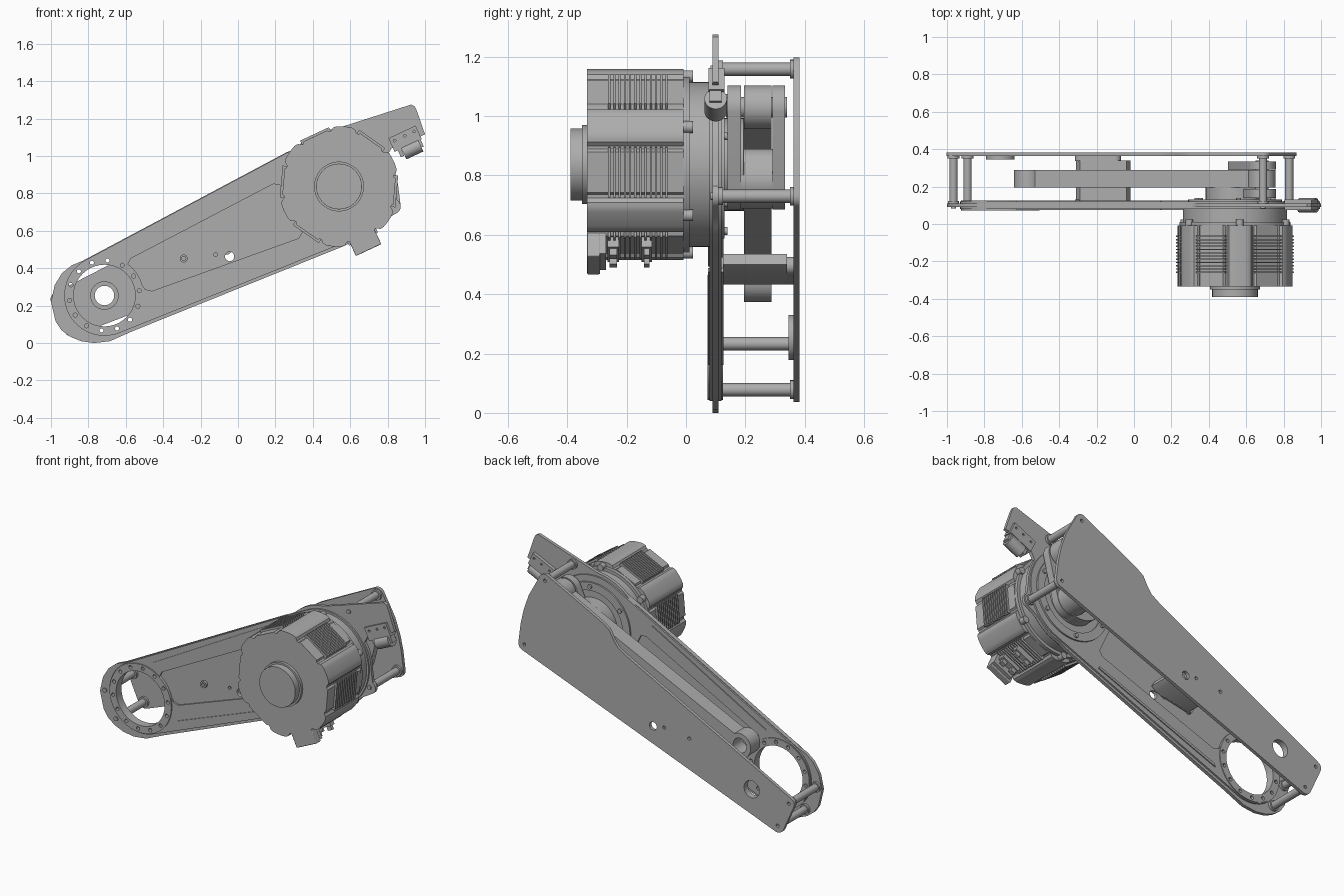
import bpy, bmesh
from math import sin, cos, radians, degrees, acos, atan2, hypot
from mathutils import Matrix, Vector

cube = bpy.data.objects.get("Cube")
if cube:
    bpy.data.objects.remove(cube, do_unlink=True)

mat = bpy.data.materials.new("machined_grey")
mat.use_nodes = True
grey = (0.42, 0.42, 0.42, 1)
mat.diffuse_color = grey
mat.node_tree.nodes["Principled BSDF"].inputs["Base Color"].default_value = grey

parts = []
HUB = (-0.714, 0.254)      # wrist ring centre
MOTOR = (0.54, 0.837)      # motor centre
PIN_A, PIN_B = (-0.567, 0.447), (0.684, 1.03)   # link pivots
TILT = 24.95


# ---- helpers: outlines in the x-z plane, extruded along y ----
def arc(c, r, a0, a1, n=16):
    return [(c[0] + r * cos(radians(a0 + (a1 - a0) * i / n)),
             c[1] + r * sin(radians(a0 + (a1 - a0) * i / n))) for i in range(n + 1)]


def circle(c, r, n=40):
    return arc(c, r, 0, 360, n)[:-1]


def ring_of(c, r, hole_r, count, start=0, n=12):
    return [circle(p, hole_r, n) for p in arc(c, r, start, start + 360, count)[:-1]]


def local(u, v, origin=HUB, angle=TILT):
    a = radians(angle)
    return (origin[0] + u * cos(a) - v * sin(a), origin[1] + u * sin(a) + v * cos(a))


def rect(u0, u1, v0, v1, origin=HUB, angle=TILT):
    return [local(u, v, origin, angle) for u, v in ((u0, v0), (u1, v0), (u1, v1), (u0, v1))]


def belt(c1, r1, c2, r2):
    dx, dz = c2[0] - c1[0], c2[1] - c1[1]
    a, b = degrees(atan2(dz, dx)), degrees(acos((r1 - r2) / hypot(dx, dz)))
    return arc(c1, r1, a + b, a + 360 - b, 28) + arc(c2, r2, a - b, a + b, 28)


def finish(name, bm):
    mesh = bpy.data.meshes.new(name)
    bmesh.ops.recalc_face_normals(bm, faces=bm.faces)
    bm.to_mesh(mesh)
    bm.free()
    mesh.materials.clear()
    mesh.materials.append(mat)
    obj = bpy.data.objects.new(name, mesh)
    bpy.context.collection.objects.link(obj)
    parts.append(obj)
    return obj


def plate(name, loops, y0, y1, bevel=0):
    curve = bpy.data.curves.new(name + "_profile", 'CURVE')
    curve.dimensions, curve.fill_mode = '2D', 'BOTH'
    curve.extrude = (y1 - y0) / 2
    for loop in loops:
        s = curve.splines.new('POLY')
        s.points.add(len(loop) - 1)
        for p, (x, z) in zip(s.points, loop):
            p.co = (x, z, 0, 1)
        s.use_cyclic_u = True
    tmp = bpy.data.objects.new(name + "_profile", curve)
    bpy.context.collection.objects.link(tmp)
    dg = bpy.context.evaluated_depsgraph_get()
    mesh = bpy.data.meshes.new_from_object(tmp.evaluated_get(dg))
    bm = bmesh.new()
    bm.from_mesh(mesh)
    bpy.data.objects.remove(tmp, do_unlink=True)
    bpy.data.curves.remove(curve)
    bpy.data.meshes.remove(mesh)
    bmesh.ops.remove_doubles(bm, verts=bm.verts, dist=0.0001)
    bmesh.ops.transform(bm, verts=bm.verts, matrix=Matrix.Translation(
        (0, (y0 + y1) / 2, 0)) @ Matrix.Rotation(radians(90), 4, 'X'))
    for f in bm.faces:
        f.material_index = 0
    obj = finish(name, bm)
    if bevel:
        m = obj.modifiers.new("rounded_rim", 'BEVEL')
        m.width, m.segments, m.angle_limit = bevel, 3, radians(50)
    return obj


# ---- front arm plate ----
posts = [(0.69, 1.158), (0.83, 0.73), (-0.965, 0.233), (-0.89, 0.078)]
ring_holes = ring_of(HUB, 0.188, 0.011, 14, 8)
small_holes = [circle((-0.045, 0.463), 0.025, 20), circle((-0.12, 0.473), 0.01, 12),
               circle((-0.29, 0.452), 0.011, 12)]
outline = [(-0.83, 0.44), (-0.89, 0.415), (-0.94, 0.375), (-0.98, 0.31), (-1.0, 0.22),
           (-0.975, 0.115), (-0.945, 0.07), (-0.9, 0.035), (-0.84, 0.01), (-0.77, 0),
           (-0.685, 0.01), (-0.56, 0.065), (0.57, 0.52)]
outline += arc(MOTOR, 0.3, -75, -38, 6) + arc(posts[1], 0.04, -70, 60, 8)
outline += arc(MOTOR, 0.3, 0, 32, 6)
outline += [(0.82, 1.04), (1.0, 1.115), (0.957, 1.24), (0.945, 1.266), (0.925, 1.275), (0.53, 1.148)]
outline += arc(MOTOR, 0.308, 97, 140, 10) + [(0.26, 1.02)]
plate("arm_plate", [outline, circle(HUB, 0.165)] + ring_holes + small_holes, 0.09, 0.11)

# raised frame with a long tapered pocket, on both sides of the plate
pocket = [local(u, v) for u, v in ((0.24, -0.085), (0.21, -0.06), (0.2, 0.02), (0.18, 0.095),
                                   (0.21, 0.12), (1.07, 0.16), (1.1, 0.14), (1.1, -0.14), (1.07, -0.16))]
plate("arm_frame", [belt(HUB, 0.215, MOTOR, 0.29), circle(HUB, 0.208), pocket], 0.08, 0.12)
for side in (1, -1):
    rail = [local(u, side * v) for u, v in ((0.18, 0.185), (1.06, 0.25), (1.06, 0.235), (0.2, 0.17))]
    plate("arm_rail", [rail], 0.074, 0.126)
plate("wrist_ring", [circle(HUB, 0.21), circle(HUB, 0.165)] + ring_holes, 0.073, 0.125)
plate("arm_boss", [circle((-0.29, 0.452), 0.021, 20), circle((-0.29, 0.452), 0.011, 12)], 0.075, 0.125)

# ---- back plate ----
back = arc(posts[2], 0.038, 117, 190, 8) + arc(posts[3], 0.042, 205, 291, 8)
back += arc(posts[1], 0.04, 291, 370, 8) + [(0.855, 0.85), (0.835, 0.94), (0.8, 1.04)]
back += arc(posts[0], 0.04, 22, 115, 8) + [(0.3, 1.005), (0.255, 0.975), (0.225, 0.92), (0.195, 0.88), (0.14, 0.845)]
post_holes = [circle(p, 0.01, 12) for p in posts]
plate("back_plate", [back, circle(HUB, 0.052)] + small_holes + post_holes, 0.363, 0.383)
plate("back_bearing", [circle(HUB, 0.076), circle(HUB, 0.052)], 0.345, 0.364)

# ---- spacer posts ----
for p in posts:
    plate("spacer_post", [circle(p, 0.022, 24)], 0.1, 0.364)
    plate("post_collar", [circle(p, 0.032, 24)], 0.35, 0.364)
    plate("post_collar", [circle(p, 0.03, 24)], 0.109, 0.124)
    plate("post_bolt", [circle(p, 0.013, 16)], 0.083, 0.092)

# ---- link, crank and stop block between the plates ----
link = arc(PIN_A, 0.074, TILT + 35, TILT + 325, 30) + arc(PIN_B, 0.074, TILT + 215, TILT + 505, 30)
plate("link_bar", [link, circle(PIN_A, 0.045)], 0.195, 0.288, 0.006)
plate("crank_hub", [circle(MOTOR, 0.157)], 0.11, 0.195, 0.006)
foot = (0.6, 0.782)
for y0, y1 in ((0.14, 0.186), (0.292, 0.334)):
    plate("crank_cheek", [belt(foot, 0.097, PIN_B, 0.074)], y0, y1, 0.004)
plate("crank_bridge", [belt(foot, 0.094, (0.61, 0.82), 0.07)], 0.18, 0.3)
plate("crank_pin", [circle(PIN_B, 0.035, 24)], 0.135, 0.34)
plate("stop_block", [[(-0.31, 0.46), (-0.28, 0.432), (-0.05, 0.475), (-0.02, 0.5),
                      (-0.04, 0.535), (-0.29, 0.51)],
                     circle((-0.045 - 0.04, 0.497), 0.016, 16)], 0.125, 0.34)
for y0, y1 in ((0.118, 0.13), (0.338, 0.364)):
    plate("stop_flange", [belt((-0.28, 0.468), 0.036, (-0.1, 0.496), 0.03)], y0, y1)

# ---- motor housing: rounded hexagon with shallow notches beside each corner ----
shell = []
for i in range(180):
    t = i * 2
    off = (t - 25 + 30) % 60 - 30        # angle from the nearest corner
    r = min(0.298 / cos(radians(30 - abs(off))), 0.322)
    if 11 < abs(off) < 16:
        r -= 0.011
    shell.append((MOTOR[0] + r * cos(radians(t)), MOTOR[1] + r * sin(radians(t))))
plate("motor_shell", [shell], -0.333, -0.008, 0.014)
plate("motor_lip", [circle(MOTOR, 0.297, 64)], -0.01, 0.012)
plate("motor_base", [circle(MOTOR, 0.278, 64)], 0.01, 0.092)
plate("motor_back_ring", [circle(MOTOR, 0.25, 64), circle(MOTOR, 0.2, 64)], 0.11, 0.13)
plate("motor_boss", [circle(MOTOR, 0.133, 64)], -0.35, -0.33)
plate("motor_cap", [circle(MOTOR, 0.122, 64)], -0.39, -0.345, 0.005)
plate("motor_screws", ring_of(MOTOR, 0.298, 0.02, 6, 25, 20), -0.012, 0.024)
plate("plate_screws", ring_of(MOTOR, 0.225, 0.013, 6, 25, 16), 0.128, 0.14)

# cooling fins on each flat of the housing
fins = plate("cooling_fins", [rect(0.28, 0.31, -0.085, 0.085, MOTOR, 55 + 60 * k)
                              for k in range(6)], -0.262, -0.255)
arr = fins.modifiers.new("fin_rows", 'ARRAY')
arr.use_relative_offset, arr.use_constant_offset = False, True
arr.constant_offset_displace = Vector((0, 0.0175, 0))
arr.count = 12

# connectors under the housing
under = -65
plate("connector_tab", [rect(0.25, 0.375, -0.075, 0.075, MOTOR, under)], -0.333, -0.29, 0.004)
plate("connector_foot", [rect(0.29, 0.365, -0.06, 0.075, MOTOR, under)], -0.292, -0.27)
for y0, y1 in ((-0.265, -0.225), (-0.15, -0.115)):
    plate("connector_socket", [rect(0.28, 0.335, -0.06, 0.06, MOTOR, under)], y0, y1)
    plate("connector_pins", [rect(0.33, 0.36, v, v + 0.03, MOTOR, under) for v in (-0.05, 0.02)],
          y0 + 0.008, y1 - 0.008)

# ---- sensor bracket and roller on the arm tip ----
tip = (0.9, 1.09)
plate("sensor_bracket", [rect(-0.085, 0.075, -0.035, 0.045, tip)] +
      [circle(local(u, 0.02, tip), 0.007, 10) for u in (-0.06, 0, 0.055)], 0.075, 0.13)
for u in (-0.055, 0.06):
    plate("roller_arm", [rect(u - 0.012, u + 0.008, -0.075, -0.02, tip)], 0.08, 0.12)
centre = local(0.005, -0.06, tip)
bm = bmesh.new()
bmesh.ops.create_cone(bm, cap_ends=True, segments=32, radius1=0.038, radius2=0.038, depth=0.1,
                      matrix=Matrix.Translation((centre[0], 0.1, centre[1])) @
                      Matrix.Rotation(radians(90 - TILT), 4, 'Y'))
finish("sensor_roller", bm)

# ---- shading ----
bpy.ops.object.select_all(action='DESELECT')
for o in parts:
    o.select_set(True)
bpy.context.view_layer.objects.active = parts[0]
bpy.ops.object.shade_smooth_by_angle(angle=radians(30))
